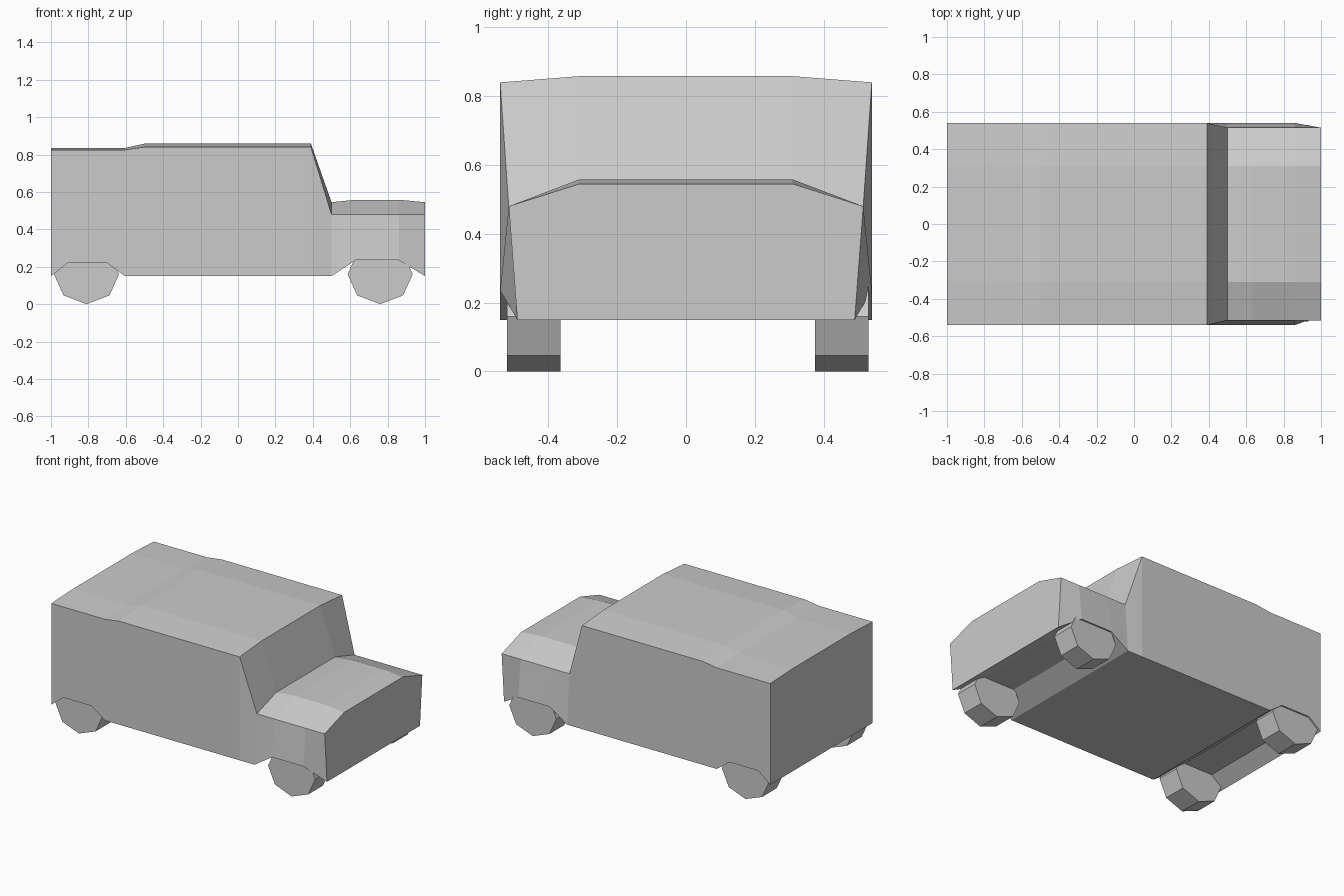
import bpy, bmesh
from math import sin, cos, pi

if "Cube" in bpy.data.objects:
    bpy.data.objects.remove(bpy.data.objects["Cube"])


def make_object(name, bm):
    bmesh.ops.recalc_face_normals(bm, faces=bm.faces[:])
    mesh = bpy.data.meshes.new(name)
    bm.to_mesh(mesh)
    bm.free()
    obj = bpy.data.objects.new(name, mesh)
    bpy.context.collection.objects.link(obj)
    return obj


def loft(name, sections):
    bm = bmesh.new()
    rings = [[bm.verts.new(p) for p in s] for s in sections]
    n = len(rings[0])
    for a, b in zip(rings, rings[1:]):
        for i in range(n):
            j = (i + 1) % n
            bm.faces.new((a[i], a[j], b[j], b[i]))
    bm.faces.new(rings[0])
    bm.faces.new(rings[-1])
    return make_object(name, bm)


# Body stations: x, bottom half-width, bottom z, edge half-width, edge z, crown z
stations = [
    (-1.00, .54, .15, .54, .825, .835),
    (-0.91, .54, .22, .54, .825, .835),
    (-0.70, .54, .22, .54, .825, .835),
    (-0.605, .54, .15, .54, .825, .835),
    (-0.50, .54, .15, .54, .84, .858),
    (0.39, .54, .15, .54, .84, .858),
    (0.50, .54, .15, .515, .48, .545),
    (0.63, .54, .235, .515, .48, .558),
    (0.86, .54, .235, .515, .48, .558),
    (1.00, .49, .15, .515, .48, .545),
]
CROWN = 0.31
sections = []
for x, yb, zb, ye, ze, zc in stations:
    half = [(yb, zb), (ye, ze), (CROWN, zc)]
    ring = half + [(-y, z) for y, z in reversed(half)]
    sections.append([(x, y, z) for y, z in ring])
loft("van_body", sections)


# Eight-sided wheels resting on one corner
def wheel(name, x, y):
    def ring(yy):
        return [(x + .174 * sin(i * pi / 4), yy, .16 - .16 * cos(i * pi / 4))
                for i in range(8)]
    loft(name, [ring(y - .0775), ring(y + .0775)])


for end, x in (("rear", -0.81), ("front", 0.76)):
    for side, y in (("right", -0.4425), ("left", 0.4525)):
        wheel(f"{end}_{side}_wheel", x, y)
